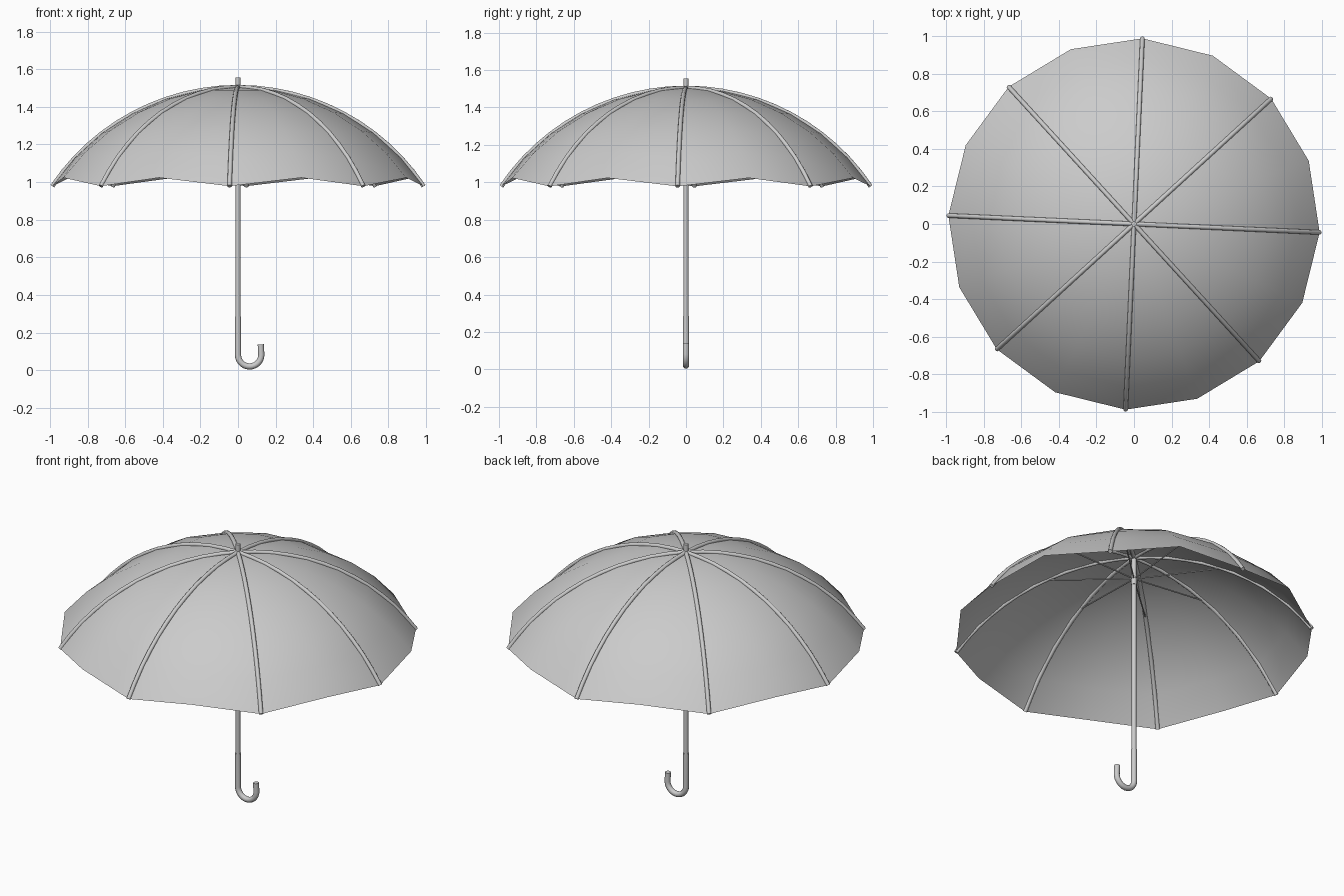
import bpy, bmesh
from math import sin, cos, pi, radians, sqrt, asin

if "Cube" in bpy.data.objects:
    bpy.data.objects.remove(bpy.data.objects["Cube"])

TWIST = radians(-2.6)      # rib rotation about z
R, CZ, RIM = 1.19, 0.315, 0.988   # dome sphere radius, centre height, rim radius


def dome_z(r):
    return CZ + sqrt(R * R - r * r)


def smooth(ob, angle=40):
    bpy.ops.object.select_all(action='DESELECT')
    ob.select_set(True)
    bpy.context.view_layer.objects.active = ob
    bpy.ops.object.shade_smooth_by_angle(angle=radians(angle))


def tube(name, paths, radius, res=3):
    """Round capped rods along one or more polylines, converted to a mesh."""
    cu = bpy.data.curves.new(name, 'CURVE')
    cu.dimensions = '3D'
    cu.bevel_depth = radius
    cu.bevel_resolution = res
    cu.use_fill_caps = True
    for pts in paths:
        sp = cu.splines.new('POLY')
        sp.points.add(len(pts) - 1)
        for p, co in zip(sp.points, pts):
            p.co = (*co, 1)
    ob = bpy.data.objects.new(name, cu)
    bpy.context.collection.objects.link(ob)
    bpy.ops.object.select_all(action='DESELECT')
    ob.select_set(True)
    bpy.context.view_layer.objects.active = ob
    bpy.ops.object.convert(target='MESH')
    smooth(bpy.context.object)


def polar(r, a, z):
    return (r * cos(a), r * sin(a), z)


# canopy: 16-sided dome with the rim lifted between the ribs
RINGS, SIDES = 6, 16
edge = asin(RIM / R)
bm = bmesh.new()
top = bm.verts.new((0, 0, CZ + R))
prev = None
for i in range(1, RINGS + 1):
    t = i / RINGS
    r = R * sin(edge * t)
    ring = [bm.verts.new(polar(r, TWIST + 2 * pi * j / SIDES,
                               dome_z(r) + (0.045 * t ** 3 if j % 2 else 0)))
            for j in range(SIDES)]
    for j in range(SIDES):
        k = (j + 1) % SIDES
        bm.faces.new((prev[j], ring[j], ring[k], prev[k]) if prev
                     else (top, ring[j], ring[k]))
    prev = ring
me = bpy.data.meshes.new("canopy")
bm.to_mesh(me)
bm.free()
canopy = bpy.data.objects.new("canopy", me)
bpy.context.collection.objects.link(canopy)
smooth(canopy, 60)

# ribs over the dome, and thin stretchers to the runner
angles = [TWIST + k * pi / 4 for k in range(8)]
tube("ribs", [[polar(R * sin(edge * i / 12), a, CZ + R * cos(edge * i / 12))
               for i in range(13)] for a in angles], 0.012)
tube("stretchers", [[polar(0.01, a, 1.37), polar(0.49, a, dome_z(0.49))]
                    for a in angles], 0.004, 1)

# shaft with top ferrule, runner collar
tube("shaft", [[(0, 0, 0.2), (0, 0, 1.555)]], 0.0135)
tube("runner", [[(0, 0, 1.33), (0, 0, 1.39)]], 0.016)

# hooked handle
HR, TR = 0.062, 0.0165
arc = [(HR - HR * cos(i * pi / 14), 0, HR + TR + 0.003 - HR * sin(i * pi / 14))
       for i in range(15)]
tube("handle", [[(0, 0, 0.285)] + arc + [(0.121, 0, 0.137)]], TR)
